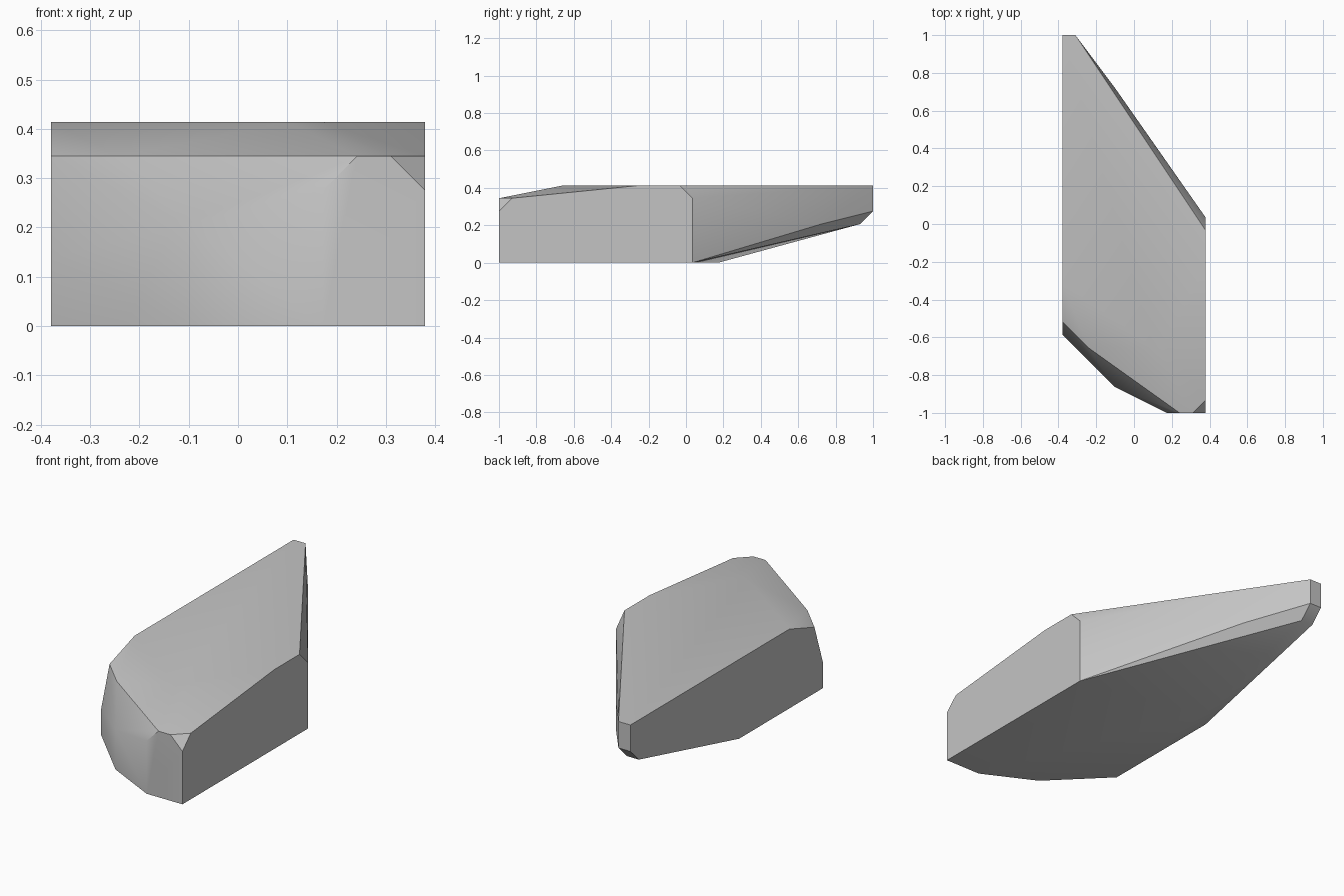
import bpy
import bmesh
import math

cube = bpy.data.objects.get("Cube")
if cube:
    bpy.data.objects.remove(cube, do_unlink=True)

# The boulder corners lie on a coarse lattice of this step
STEP = 2 / 29

# Outline corners as (column, row), grouped by lattice layer from the ground up
LAYERS = {
    0: [(0, 6), (4, 2), (8, 0), (11, 0), (11, 15), (1, 17), (0, 16)],   # base
    2: [(0, 6)],                                                       # left flank
    3: [(4, 2), (4, 25), (1, 28), (0, 28)],                            # belly
    4: [(8, 0), (11, 0), (1, 29), (0, 29)],                            # snout and tip
    5: [(0, 7), (2, 5), (9, 0), (10, 0), (11, 1), (11, 15), (4, 25)],  # rim
    6: [(0, 10), (7, 5), (8, 5), (11, 11), (11, 14), (1, 29), (0, 29)],  # flat top
}

# Faceted stone: convex hull around the corners
bm = bmesh.new()
for layer, corners in LAYERS.items():
    for col, row in corners:
        bm.verts.new(((col - 5.5) * STEP, (row - 14.5) * STEP, layer * STEP))
hull = bmesh.ops.convex_hull(bm, input=bm.verts)
loose = {v for v in hull["geom_interior"] + hull["geom_unused"]
         if isinstance(v, bmesh.types.BMVert)}
bmesh.ops.delete(bm, geom=list(loose), context="VERTS")
bmesh.ops.dissolve_limit(bm, angle_limit=math.radians(0.5),
                         verts=bm.verts, edges=bm.edges)
bmesh.ops.recalc_face_normals(bm, faces=bm.faces)
mesh = bpy.data.meshes.new("boulder")
bm.to_mesh(mesh)
bm.free()

boulder = bpy.data.objects.new("boulder", mesh)
bpy.context.collection.objects.link(boulder)

# Plain stone colour
stone = bpy.data.materials.new("stone grey")
stone.use_nodes = True
grey = (0.55, 0.55, 0.55, 1)
stone.diffuse_color = grey
stone.node_tree.nodes["Principled BSDF"].inputs["Base Color"].default_value = grey
mesh.materials.append(stone)

# Soft shading across shallow facets, crisp at the strong edges
bpy.ops.object.select_all(action="DESELECT")
boulder.select_set(True)
bpy.context.view_layer.objects.active = boulder
bpy.ops.object.shade_smooth_by_angle(angle=math.radians(30))
